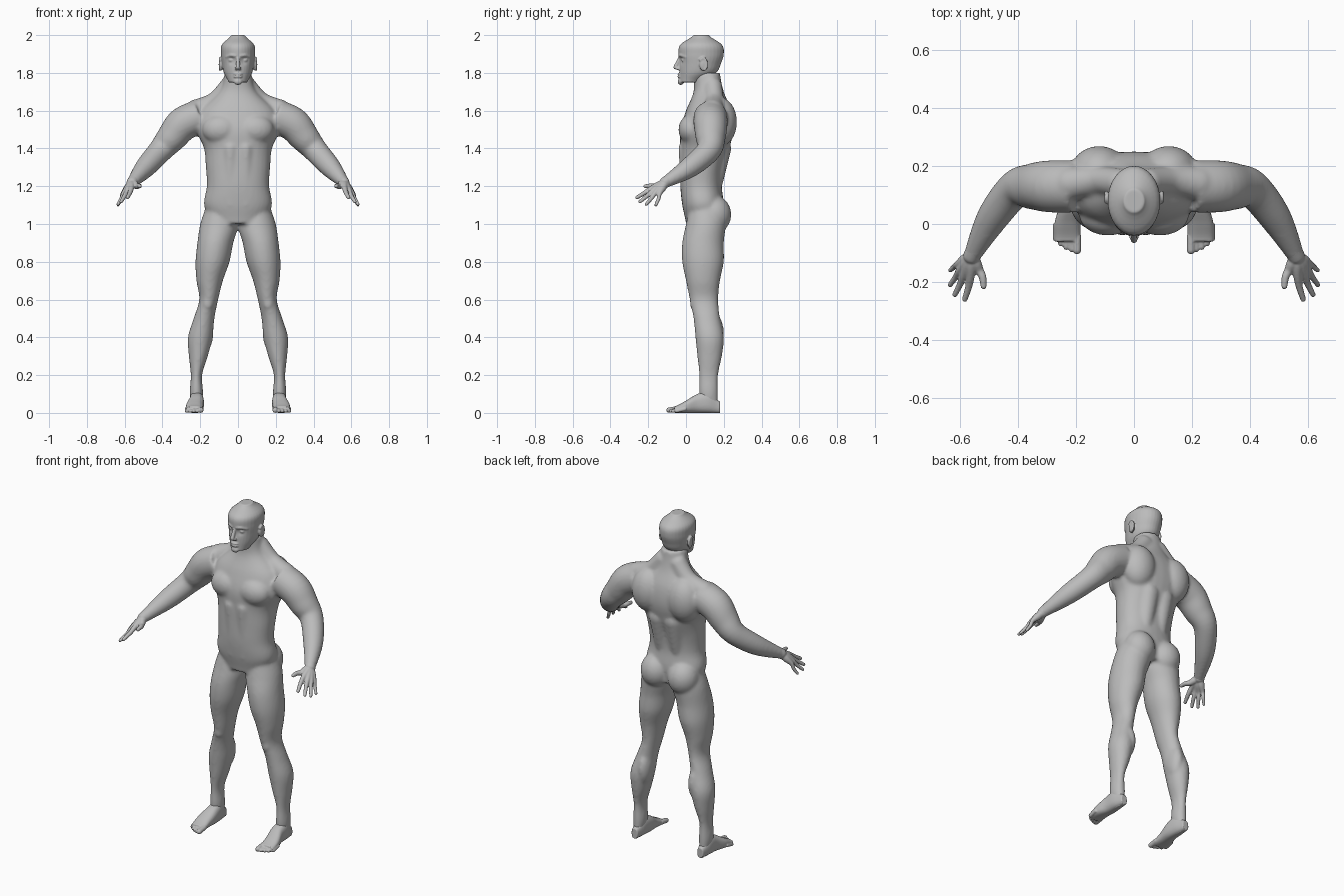
import bpy
import bmesh
import math
from mathutils import Vector, Matrix, Quaternion

cube = bpy.data.objects.get("Cube")
if cube:
    bpy.data.objects.remove(cube, do_unlink=True)

grey = (.5, .5, .5, 1)
skin = bpy.data.materials.new("neutral grey skin")
skin.use_nodes = True
skin.diffuse_color = grey
skin.node_tree.nodes["Principled BSDF"].inputs["Base Color"].default_value = grey

SIDES = {"left": 1, "right": -1}


def spline(rows, steps=5):
    """Smooth curve through every row of numbers."""
    rows = [Vector(row) for row in rows]
    padded = [rows[0], *rows, rows[-1]]
    curve = []
    for before, start, end, after in zip(padded, padded[1:], padded[2:], padded[3:]):
        slope_in, slope_out = (end - before) / 2, (after - start) / 2
        for step in range(steps):
            t = step / steps
            eased = t * t * (3 - 2 * t)
            curve.append(start.lerp(end, eased) + slope_in * (t * (1 - t) ** 2) - slope_out * (t * t * (1 - t)))
    return curve + [rows[-1]]


def ellipse(centre, across, along, squareness=1, count=32):
    ring = []
    for i in range(count):
        angle = math.tau * i / count
        c, s = math.cos(angle), math.sin(angle)
        ring.append(centre + across * math.copysign(abs(c) ** squareness, c)
                    + along * math.copysign(abs(s) ** squareness, s))
    return ring


def bridge(bm, rings):
    """Join rings into a closed skin with capped ends."""
    loops = [[bm.verts.new(point) for point in ring] for ring in rings]
    for low, high in zip(loops, loops[1:]):
        for i in range(len(low)):
            bm.faces.new((low[i - 1], low[i], high[i], high[i - 1]))
    bm.faces.new(loops[0])
    bm.faces.new(loops[-1])


def column(bm, bottom, top, rows, side=1, squareness=1):
    """Upright form from evenly spaced rows of centre x, half width, front y and back y."""
    rows = spline(rows)
    rings = []
    for i, (x, half_width, front, back) in enumerate(rows):
        height = bottom + (top - bottom) * i / (len(rows) - 1)
        rings.append(ellipse(Vector((side * x, (front + back) / 2, height)),
                             Vector((half_width, 0, 0)), Vector((0, (back - front) / 2, 0)), squareness))
    bridge(bm, rings)


def ball(bm, centre, radii, side=1):
    place = Matrix.Translation((side * centre[0], centre[1], centre[2]))
    bmesh.ops.create_uvsphere(bm, u_segments=24, v_segments=16, radius=1,
                              matrix=place @ Matrix.Diagonal((*radii, 1)))


def tube(bm, rows, side=1):
    """Round limb through rows of position and radius, with a rounded tip."""
    points = spline(rows)
    centres = [Vector((side * p.x, p.y, p.z)) for p in points]
    turn, heading, rings = Quaternion(), Vector((0, 0, 1)), []
    for i, centre in enumerate(centres):
        ahead = centres[min(i + 1, len(centres) - 1)] - centres[max(i - 1, 0)]
        turn = heading.rotation_difference(ahead) @ turn
        heading = ahead
        radius = points[i].w
        rings.append(ellipse(centre, turn @ Vector((radius, 0, 0)), turn @ Vector((0, radius, 0))))
    bridge(bm, rings)
    tip = points[-1]
    ball(bm, tip.xyz, [tip.w] * 3, side)


def dent(bm, centre, radius, depth):
    """Push the surface softly backwards around a point."""
    for vert in bm.verts:
        distance = (vert.co - Vector(centre)).length
        vert.co.y += depth * math.exp(-(distance / radius) ** 2)


def finish(bm, name, voxel, passes):
    """Fuse the overlapping forms into one smooth skin."""
    bmesh.ops.recalc_face_normals(bm, faces=bm.faces)
    mesh = bpy.data.meshes.new(name)
    bm.to_mesh(mesh)
    bm.free()
    mesh.materials.append(skin)
    part = bpy.data.objects.new(name, mesh)
    bpy.context.collection.objects.link(part)
    fuse = part.modifiers.new("fuse", 'REMESH')
    fuse.mode = 'VOXEL'
    fuse.voxel_size = voxel
    fuse.use_smooth_shade = True
    relax = part.modifiers.new("relax", 'SMOOTH')
    relax.factor = .5
    relax.iterations = passes


# Trunk and neck
body = bmesh.new()
column(body, bottom=1, top=1.8, squareness=.9, rows=[
    (0, .14, 0, .19), (0, .18, -.02, .2), (0, .165, -.03, .19), (0, .17, -.03, .2), (0, .18, -.03, .23),
    (0, .22, -.03, .25), (0, .2, 0, .24), (0, .1, .04, .2), (0, .07, .04, .18)])

for side in SIDES.values():
    # Leg, from sole to hip
    column(body, bottom=0, top=1.1, side=side, rows=[
        (.22, .02, .09, .17), (.22, .035, .07, .17), (.22, .03, .07, .17), (.21, .05, .06, .19),
        (.2, .065, .05, .2), (.18, .055, .04, .18), (.155, .05, .02, .17), (.15, .07, 0, .18),
        (.135, .09, -.02, .2), (.12, .095, -.02, .2), (.1, .1, 0, .21), (.1, .07, .02, .2)])
    ball(body, centre=(.16, .05, .58), radii=(.03, .03, .04), side=side)
    ball(body, centre=(.17, .14, .43), radii=(.04, .06, .1), side=side)
    # Chest, shoulder blade and seat
    ball(body, centre=(.09, .03, 1.5), radii=(.1, .07, .08), side=side)
    ball(body, centre=(.12, .18, 1.54), radii=(.1, .09, .13), side=side)
    ball(body, centre=(.09, .15, 1.05), radii=(.09, .09, .1), side=side)
    # Back and belly muscles
    tube(body, [(.05, .15, 1.2, .04), (.05, .18, 1.4, .06)], side)
    tube(body, [(.04, .01, 1.1, .03), (.04, 0, 1.4, .04)], side)
    # Shoulder slope
    tube(body, [(.04, .14, 1.74, .05), (.12, .15, 1.65, .05), (.22, .14, 1.6, .06)], side)
    # Arm, from shoulder to wrist
    tube(body, [(.2, .13, 1.57, .09), (.29, .13, 1.53, .09), (.35, .13, 1.46, .08),
                (.41, .12, 1.39, .065), (.49, .02, 1.3, .055), (.56, -.11, 1.22, .03)], side)
finish(body, "body", voxel=.009, passes=7)

# Head
head = bmesh.new()
column(head, bottom=1.75, top=2, rows=[
    (0, .05, -.035, .08), (0, .075, -.035, .16), (0, .085, -.035, .185),
    (0, .09, -.04, .2), (0, .085, -.03, .19), (0, .035, .04, .12)])
for side in SIDES.values():
    # Eye socket, eye and brow
    dent(head, (side * .034, -.03, 1.867), radius=.02, depth=.013)
    ball(head, centre=(.034, -.012, 1.867), radii=(.017, .012, .01), side=side)
    tube(head, [(.01, -.034, 1.89, .008), (.035, -.025, 1.893, .009), (.06, 0, 1.885, .008)], side)
    # Nostril
    ball(head, centre=(.01, -.043, 1.822), radii=(.008, .01, .008), side=side)
    # Ear with a curled rim
    ear = Vector((.092, .09, 1.845))
    ball(head, ear, radii=(.01, .02, .035), side=side)
    rim = []
    for step in range(-3, 4):
        angle = step * .6 + .6
        rim.append((*(ear + Vector((.005, .02 * math.cos(angle), .034 * math.sin(angle)))), .006))
    tube(head, rim, side)
# Nose, lips and chin
tube(head, [(0, -.034, 1.88, .008), (0, -.055, 1.83, .012)])
for lip_height in (1.78, 1.793):
    ball(head, centre=(0, -.035, lip_height), radii=(.024, .011, .006))
ball(head, centre=(0, -.028, 1.754), radii=(.024, .016, .018))
finish(head, "head", voxel=.0045, passes=3)

# Knuckles and fingertips fan out from the first finger to the last
wrist = Vector((.56, -.11, 1.22))
first_knuckle, last_knuckle = Vector((.565, -.18, 1.19)), Vector((.61, -.14, 1.16))
first_tip, last_tip = Vector((.585, -.26, 1.14)), Vector((.635, -.16, 1.1))
bow = Vector((.02, -.02, -.01))
fingers = [(Vector((.535, -.16, 1.2)), Vector((.52, -.215, 1.2)), .013)]
for i in range(4):
    share = i / 3
    arch = bow * math.sin(math.pi * share)
    fingers.append((first_knuckle.lerp(last_knuckle, share) + arch / 2,
                    first_tip.lerp(last_tip, share) + arch, .012 - .002 * share))

for label, side in SIDES.items():
    hand = bmesh.new()
    tube(hand, [(.54, -.07, 1.25, .03), (*wrist, .03)], side)
    for knuckle, tip, radius in fingers:
        middle = knuckle.lerp(tip, .5) - bow / 5
        palm = wrist.lerp(knuckle, .5)
        tube(hand, [(*wrist, .02), (*palm, .02), (*knuckle, radius * 1.2),
                    (*middle, radius), (*tip, radius * .8)], side)
    finish(hand, label + "_hand", voxel=.004, passes=2)

    # Foot, from heel to ball: centre x, half width and height
    foot = bmesh.new()
    rings = []
    rows = spline([(.22, .02, .06), (.22, .035, .11), (.22, .04, .1), (.23, .045, .065), (.23, .045, .035)])
    for i, (x, half_width, height) in enumerate(rows):
        y = .18 - .24 * i / (len(rows) - 1)
        rings.append(ellipse(Vector((side * x, y, height / 2)), Vector((half_width, 0, 0)),
                             Vector((0, 0, height / 2)), squareness=.8))
    bridge(foot, rings)
    # Toes shrink and step back from the big toe outwards
    for i in range(5):
        x, tip = .197 + .0185 * i, -.09 + .0025 * i * i
        radius = .01 if i else .0145
        tube(foot, [(x, tip + .05, .022, radius), (x, tip, radius, radius)], side)
    finish(foot, label + "_foot", voxel=.004, passes=2)
